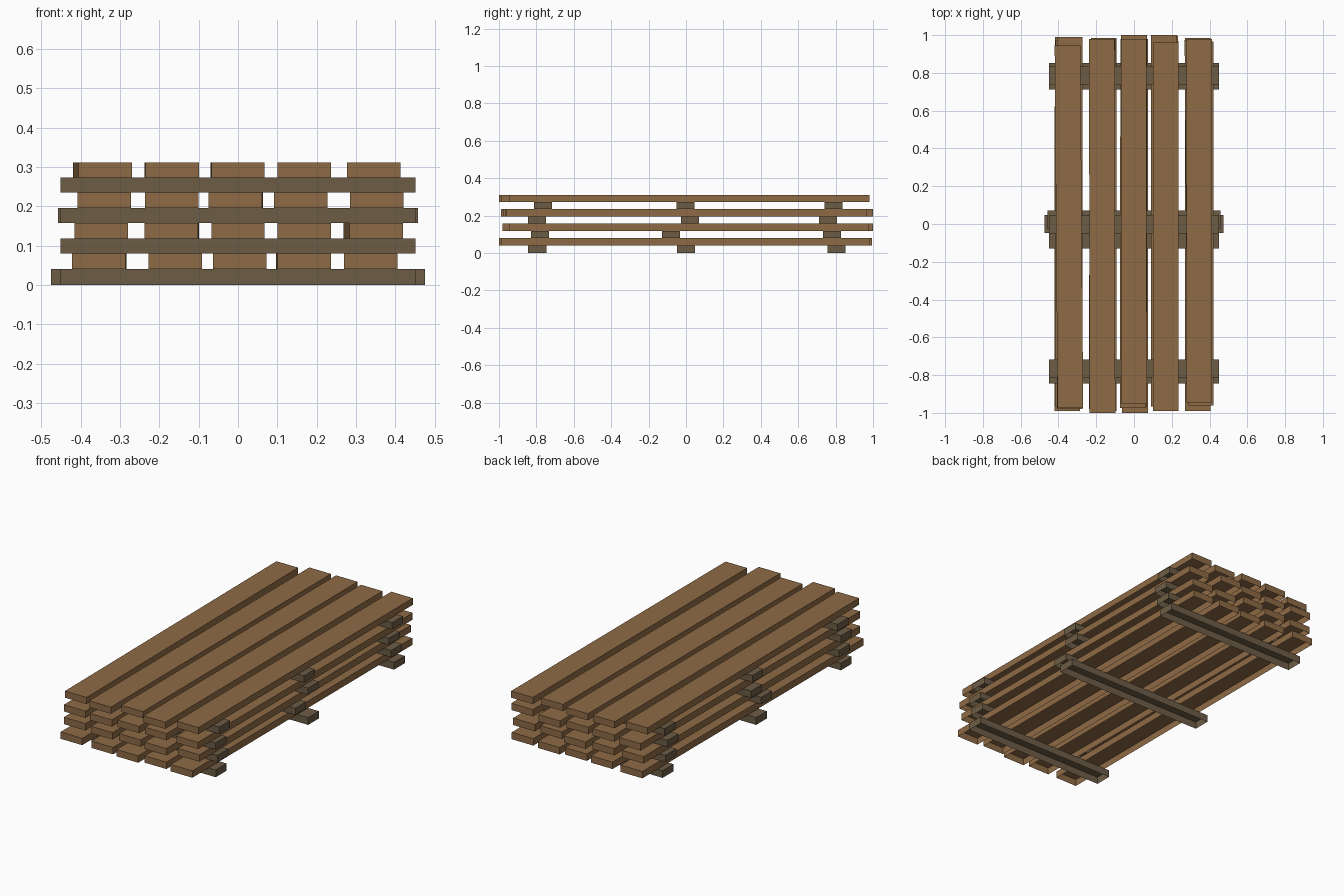
import bpy, bmesh

if "Cube" in bpy.data.objects:
    bpy.data.objects.remove(bpy.data.objects["Cube"])


def material(name, color):
    m = bpy.data.materials.new(name)
    m.diffuse_color = (*color, 1)
    m.use_nodes = True
    m.node_tree.nodes["Principled BSDF"].inputs["Base Color"].default_value = m.diffuse_color
    return m


plank_wood = material("warm plank wood", (0.275, 0.147, 0.061))
bearer_wood = material("weathered bearer wood", (0.152, 0.109, 0.061))


def open_box(name, footprint, z0, z1, mat):
    """Board from a counter-clockwise footprint; the underside is left open."""
    bm = bmesh.new()
    low = [bm.verts.new((x, y, z0)) for x, y in footprint]
    top = [bm.verts.new((x, y, z1)) for x, y in footprint]
    bm.faces.new(top)
    for i in range(4):
        j = (i + 1) % 4
        bm.faces.new((low[i], low[j], top[j], top[i]))
    mesh = bpy.data.meshes.new(name)
    bm.to_mesh(mesh)
    bm.free()
    mesh.materials.append(mat)
    bpy.context.collection.objects.link(bpy.data.objects.new(name, mesh))


PLANK_W = 0.136
BEARER_W = 0.097
Z = [0, 0.041, 0.080, 0.1185, 0.1575, 0.196, 0.2345, 0.273, 0.311]

# Per layer: bearer centre y, middle bearer half length,
# and planks as (left x at front, sideways drift to back, front y, back y)
LAYERS = [
    ((-0.795, 0.0, 0.805), 0.475,
     [(-0.422, 0.003, -0.99, 0.99), (-0.228, 0, -0.99, 0.985), (-0.063, 0, -1.0, 0.98),
      (0.10, -0.003, -0.98, 0.995), (0.27, 0, -0.99, 0.985)]),
    ((-0.78, -0.08, 0.78), 0.45,
     [(-0.416, 0, -0.97, 0.975), (-0.238, 0.003, -0.98, 0.98), (-0.068, 0, -0.97, 1.0),
      (0.10, 0, -0.98, 0.97), (0.283, -0.015, -0.945, 0.975)]),
    ((-0.797, 0.022, 0.76), 0.458,
     [(-0.408, 0, -0.98, 0.99), (-0.236, 0, -0.99, 0.98), (-0.075, 0.003, -0.975, 0.98),
      (0.091, 0, -0.965, 1.0), (0.285, 0, -0.96, 0.967)]),
    ((-0.765, -0.002, 0.788), 0.45,
     [(-0.405, -0.015, -0.975, 0.945), (-0.235, -0.003, -1.0, 0.98), (-0.068, -0.002, -0.95, 0.98),
      (0.10, 0, -0.99, 0.96), (0.277, 0, -0.945, 0.98)]),
]

for n, (bearers, mid_half, planks) in enumerate(LAYERS):
    z0, z1, z2 = Z[2 * n:2 * n + 3]
    # cross bearers
    for i, y in enumerate(bearers):
        h = mid_half if i == 1 else 0.451
        w = BEARER_W / 2
        open_box(f"bearer_{n + 1}_{i + 1}",
                 [(-h, y - w), (h, y - w), (h, y + w), (-h, y + w)], z0, z1, bearer_wood)
    # long planks
    for i, (x, drift, ya, yb) in enumerate(planks):
        xb = x + drift
        open_box(f"plank_{n + 1}_{i + 1}",
                 [(x, ya), (x + PLANK_W, ya), (xb + PLANK_W, yb), (xb, yb)], z1, z2, plank_wood)
